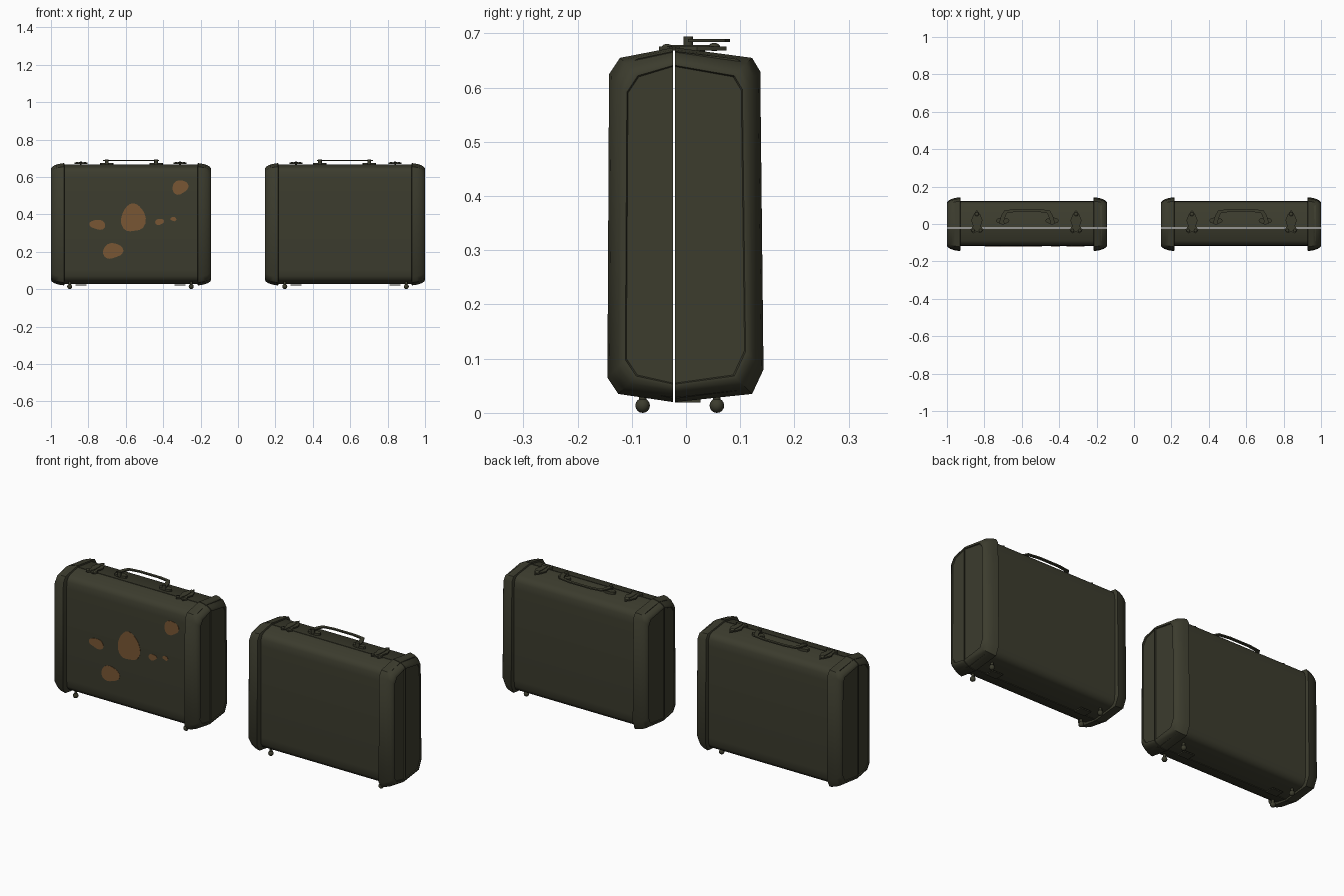
import bpy, bmesh, math, random
from mathutils import Vector

if "Cube" in bpy.data.objects:
    bpy.data.objects.remove(bpy.data.objects["Cube"])

random.seed(4)
CX, MID = 0.572, 0.347          # case centre in x, mid height


def material(name, col):
    m = bpy.data.materials.new(name)
    m.diffuse_color = (*col, 1)
    m.use_nodes = True
    m.node_tree.nodes["Principled BSDF"].inputs["Base Color"].default_value = m.diffuse_color
    return m


OLIVE = material("dark olive", (0.045, 0.045, 0.027))
RUST = material("rust brown", (0.19, 0.093, 0.034))


def finish(name, bm, mat, angle=35):
    bmesh.ops.recalc_face_normals(bm, faces=bm.faces)
    for f in bm.faces:
        f.smooth = True
    me = bpy.data.meshes.new(name)
    bm.to_mesh(me)
    bm.free()
    me.set_sharp_from_angle(angle=math.radians(angle))
    me.materials.append(mat)
    ob = bpy.data.objects.new(name, me)
    bpy.context.collection.objects.link(ob)
    return ob


def loft(name, rings, mat=OLIVE, angle=35):
    """Skin closed rings of points and close both ends."""
    bm = bmesh.new()
    vr = [[bm.verts.new(p) for p in r] for r in rings]
    n = len(rings[0])
    for a, b in zip(vr, vr[1:]):
        for i in range(n):
            bm.faces.new((a[i], a[(i + 1) % n], b[(i + 1) % n], b[i]))
    bm.faces.new(vr[0])
    bm.faces.new(vr[-1])
    return finish(name, bm, mat, angle)


def plate(name, pts, z0, z1):
    """Flat plate from an xy outline."""
    return loft(name, [[(x, y, z) for x, y in pts] for z in (z0, z1)])


def oval(cx, cy, rx, ry, n=12):
    return [(cx + rx * math.cos(2 * math.pi * i / n),
             cy + ry * math.sin(2 * math.pi * i / n)) for i in range(n)]


def ball(name, c, r, sz=1.0):
    bm = bmesh.new()
    bmesh.ops.create_uvsphere(bm, u_segments=12, v_segments=8, radius=r)
    for v in bm.verts:
        v.co = Vector((v.co.x, v.co.y, v.co.z * sz)) + Vector(c)
    return finish(name, bm, OLIVE, 60)


# Half profiles (y, z), from the seam over the top, outside and bottom
CAP = {"front": [(-.024, .674), (-.122, .655), (-.142, .625),
                 (-.145, .065), (-.125, .035), (-.024, .02)],
       "back": [(-.020, .674), (.122, .655), (.137, .63),
                (.143, .08), (.122, .035), (-.020, .02)]}


def inset(profile, d):
    seam = profile[0][0]
    return [(y if y == seam else y - math.copysign(d, y),
             z - math.copysign(d, z - MID)) for y, z in profile]


def body_profile(half):
    sgn, seam, out = (-1, -.024, .118) if half == "front" else (1, -.020, .122)
    top = [(seam, .667), (sgn * (out - .028), .653), (sgn * (out - .012), .643),
           (sgn * (out - .003), .625), (sgn * out, .59)]
    return top + [(y, 2 * MID - z) for y, z in reversed(top)]


for s, side in ((-1, "left"), (1, "right")):
    X = lambda u: s * (CX + u)
    for half in ("front", "back"):
        # main shell half
        prof = body_profile(half)
        loft(f"{side}_{half}_shell",
             [[(X(u), y, z) for y, z in prof] for u in (-.40, .40)], angle=50)
        # flared end caps with a recessed end panel
        for e, end in ((-1, "inner"), (1, "outer")):
            steps = [(.355, .006), (.358, 0), (.385, .004), (.408, .011),
                     (.422, .02), (.428, .028), (.428, .033), (.424, .035)]
            loft(f"{side}_{half}_{end}_cap",
                 [[(X(e * u), y, z) for y, z in inset(CAP[half], d)]
                  for u, d in steps], angle=40)

    # round feet
    for u in (.328, -.322):
        for y in (-.08, .057):
            ball(f"{side}_foot", (X(u), y, .0135), .0135)
            plate(f"{side}_foot_stem", oval(X(u), y, .007, .007), .015, .04)

    # latches and bottom hinges
    for u in (.268, -.262):
        x = X(u)
        plate(f"{side}_latch_plate",
              [(x - .035, -.03), (x - .02, -.012), (x - .03, .02), (x - .018, .05),
               (x, .075), (x + .018, .05), (x + .03, .02), (x + .02, -.012),
               (x + .035, -.03), (x + .02, -.05), (x, -.04), (x - .02, -.05)],
              .669, .676)
        plate(f"{side}_latch_tongue", oval(x, .01, .009, .045), .675, .679)
        ball(f"{side}_latch_knob", (x, .052, .675), .011, .7)
        for dx in (-.02, .02):
            ball(f"{side}_latch_stud", (x + dx, -.035, .676), .009, .5)
        plate(f"{side}_hinge", [(x - .03, -.02), (x + .03, -.02),
                                (x + .03, .027), (x - .03, .027)], .019, .025)

    # carrying handle folded towards the back, with two mounts
    for u in (.118, -.122):
        x = X(u + math.copysign(.012, u))
        plate(f"{side}_handle_mount", oval(x, .018, .036, .017), .662, .675)
        plate(f"{side}_handle_post", oval(x, .004, .010, .009), .67, .694)
    outer = [(.150, .004), (.138, .045), (.122, .072), (.06, .081),
             (-.06, .081), (-.122, .072), (-.138, .045), (-.150, .004)]
    inner = [(-.126, .004), (-.118, .035), (-.107, .058), (-.055, .066),
             (.055, .066), (.107, .058), (.118, .035), (.126, .004)]
    plate(f"{side}_handle", [(X(u), y) for u, y in outer + inner], .684, .690)

# rust stains on the front of the left case
for x, z, rx, rz in ((-.56, .38, .06, .082), (-.31, .545, .04, .04),
                     (-.75, .345, .04, .028), (-.67, .205, .05, .044),
                     (-.42, .36, .023, .017), (-.345, .375, .015, .012)):
    k = random.uniform(0, 6)
    pts = []
    for i in range(20):
        a = 2 * math.pi * i / 20
        r = 1 + .1 * math.sin(2 * a + k) + .07 * math.sin(3 * a + 2 * k)
        pts.append((x + rx * r * math.cos(a), z + rz * r * math.sin(a)))
    loft("rust_stain", [[(px, y, pz) for px, pz in pts] for y in (-.117, -.1195)], RUST)
